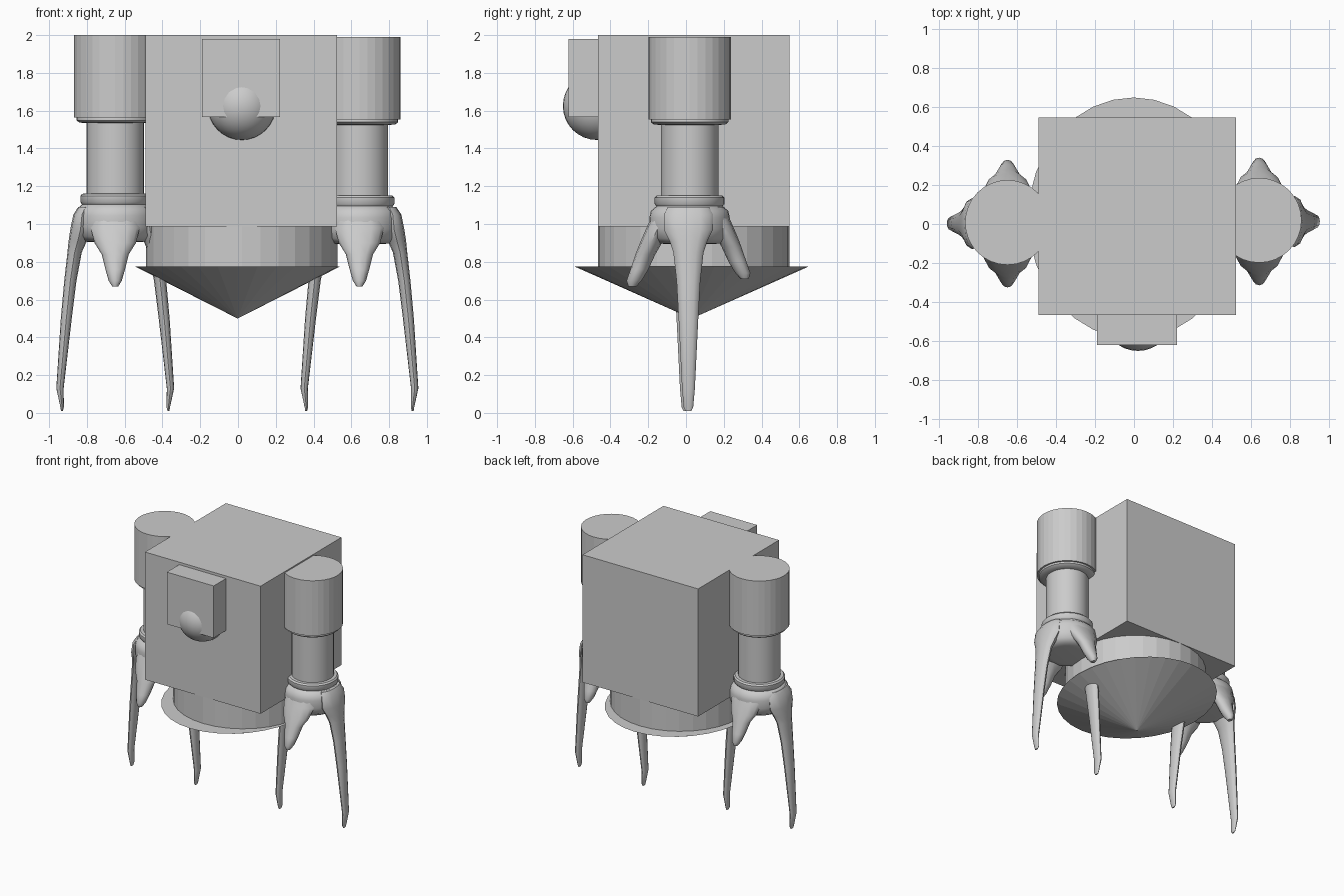
import bpy, bmesh, math
from mathutils import Vector, Matrix

if "Cube" in bpy.data.objects:
    bpy.data.objects.remove(bpy.data.objects["Cube"])


def finish(bm, name, smooth=None):
    bmesh.ops.recalc_face_normals(bm, faces=bm.faces)
    me = bpy.data.meshes.new(name)
    bm.to_mesh(me)
    bm.free()
    ob = bpy.data.objects.new(name, me)
    bpy.context.collection.objects.link(ob)
    if smooth:
        bpy.ops.object.select_all(action='DESELECT')
        ob.select_set(True)
        bpy.context.view_layer.objects.active = ob
        bpy.ops.object.shade_smooth_by_angle(angle=math.radians(smooth))
    return ob


def box(name, lo, hi):
    bm = bmesh.new()
    bmesh.ops.create_cube(bm, size=1)
    for v in bm.verts:
        v.co = Vector([l + (c + 0.5) * (h - l) for l, h, c in zip(lo, hi, v.co)])
    return finish(bm, name)


def loft(bm, rings):
    """Skin a list of point rings and cap both ends."""
    rows = [[bm.verts.new(p) for p in ring] for ring in rings]
    n = len(rows[0])
    for a, b in zip(rows, rows[1:]):
        for i in range(n):
            j = (i + 1) % n
            bm.faces.new((a[i], a[j], b[j], b[i]))
    bm.faces.new(rows[0])
    bm.faces.new(rows[-1])


def lathe(name, profile, centre, smooth=None, n=32, sx=1.0):
    bm = bmesh.new()
    cx, cy = centre
    loft(bm, [[(cx + sx * r * math.cos(math.tau * i / n),
                cy + r * math.sin(math.tau * i / n), z) for i in range(n)]
              for r, z in profile])
    return finish(bm, name, smooth)


def finger(name, sections, centre, angle, dz):
    """Tapered claw finger; sections are (z, inner radius, outer radius, half width)."""
    bm = bmesh.new()
    rot = Matrix.Rotation(angle, 3, 'Z')
    off = Vector((centre[0], centre[1], dz))
    rings = []
    for z, r0, r1, w in sections:
        ring = []
        for i in range(12):
            a = math.tau * i / 12
            p = Vector(((r0 + r1) / 2 + (r1 - r0) / 2 * math.cos(a), w * math.sin(a), z))
            ring.append(rot @ p + off)
        rings.append(ring)
    loft(bm, rings)
    return finish(bm, name, 50)


# Main body and face panel
box("body", (-0.49, -0.467, 0.987), (0.525, 0.548, 2.0))
box("face_panel", (-0.19, -0.622, 1.567), (0.222, -0.46, 1.98))

# Eye ball
bm = bmesh.new()
bmesh.ops.create_uvsphere(bm, u_segments=32, v_segments=16, radius=0.18,
                          matrix=Matrix.Translation((0.02, -0.472, 1.625)))
finish(bm, "eye", 40)

# Waist drum and downward cone (slightly oval)
lathe("waist", [(0.507, 0.77), (0.507, 1.2)], (0.02, 0.04))
lathe("base_cone", [(0.62, 0.775), (0.001, 0.5)], (-0.002, 0.03), sx=0.875)

# Arm profile: collar, shaft, wrist ring
ARM = [(0.19, 1.6), (0.205, 1.56), (0.205, 1.545), (0.19, 1.533), (0.152, 1.53),
       (0.152, 1.157), (0.175, 1.156), (0.185, 1.145), (0.185, 1.112),
       (0.175, 1.1), (0.15, 1.098)]
# Claw hub profile
HUB = [(0.15, 1.11), (0.175, 1.1), (0.205, 1.075), (0.213, 1.04), (0.213, 0.98),
       (0.2, 0.93), (0.165, 0.903), (0.12, 0.9)]
LONG = [(1.09, 0.12, 0.195, 0.11), (1.05, 0.13, 0.222, 0.13), (0.97, 0.13, 0.238, 0.13),
        (0.91, 0.15, 0.247, 0.10), (0.85, 0.177, 0.253, 0.08), (0.7, 0.205, 0.27, 0.063),
        (0.5, 0.23, 0.288, 0.052), (0.13, 0.273, 0.312, 0.034), (0.03, 0.272, 0.29, 0.025),
        (0.01, 0.277, 0.287, 0.015)]
SHORT = [(1.05, 0.1, 0.19, 0.11), (0.98, 0.1, 0.222, 0.13), (0.9, 0.14, 0.257, 0.11),
         (0.84, 0.175, 0.28, 0.072), (0.76, 0.212, 0.307, 0.052),
         (0.70, 0.248, 0.328, 0.035), (0.668, 0.278, 0.318, 0.015)]

# Left and right arms with four-fingered claws
for side, centre, dz in (("left", (-0.65, 0.008), 0.004), ("right", (0.643, 0.019), -0.006)):
    lathe(side + "_shoulder", [(0.218, 1.56 + dz), (0.218, 1.996 + dz)], centre)
    lathe(side + "_arm", [(r, z + dz) for r, z in ARM], centre, 40)
    lathe(side + "_claw_hub", [(r, z + dz) for r, z in HUB], centre, 50)
    claw = (centre[0], centre[1] - 0.006)
    finger(side + "_outer_finger", LONG, claw, 0, 0)
    finger(side + "_inner_finger", LONG, claw, math.pi, 0)
    finger(side + "_back_finger", SHORT, claw, math.pi / 2, 0.04)
    finger(side + "_front_finger", SHORT, claw, -math.pi / 2, 0)
